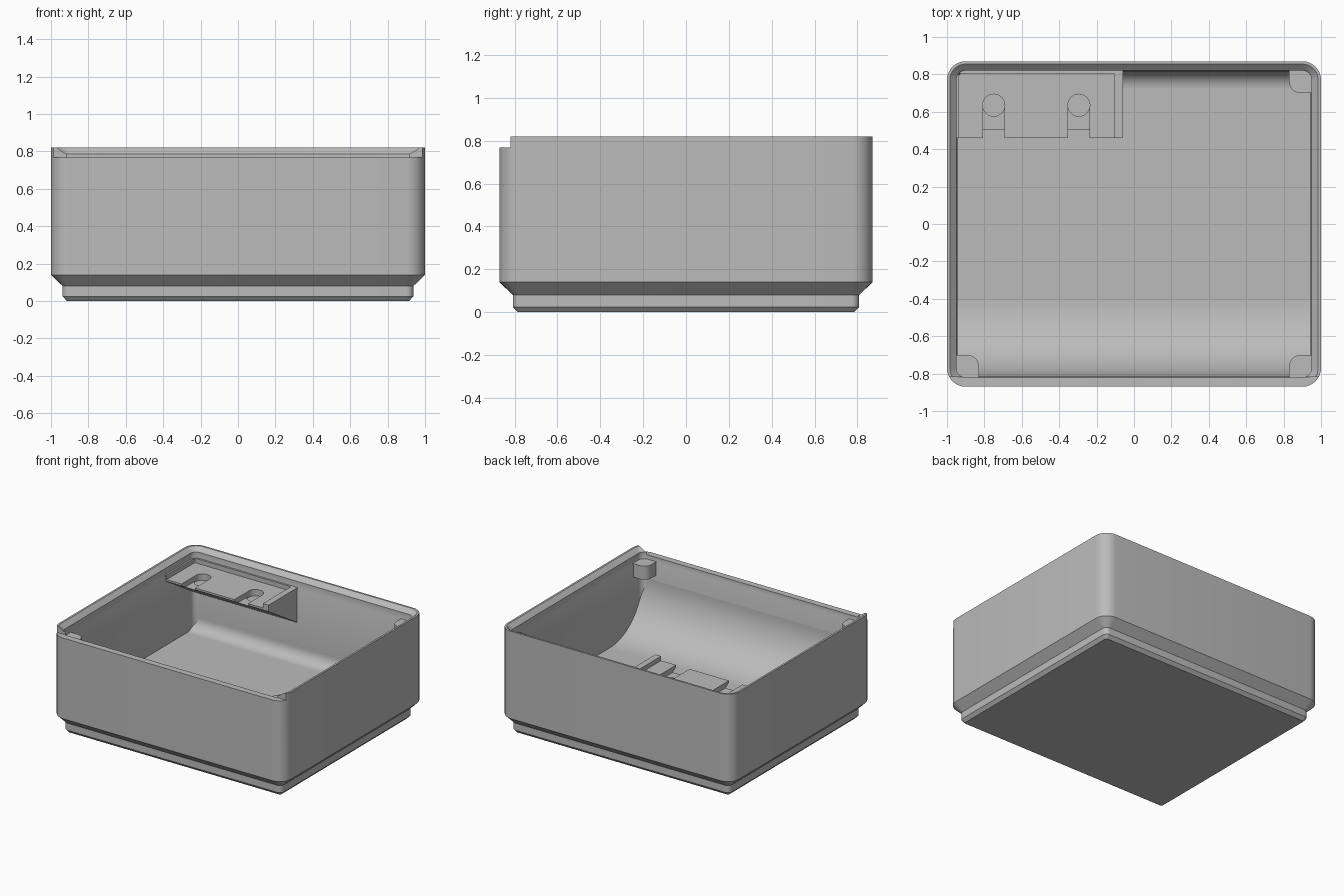
import bpy, bmesh, math

if "Cube" in bpy.data.objects:
    bpy.data.objects.remove(bpy.data.objects["Cube"])

HX, HY = 1.0, 0.87          # half footprint
grey = bpy.data.materials.new("plain_grey")
grey.diffuse_color = (0.5, 0.5, 0.5, 1)
grey.use_nodes = True
grey.node_tree.nodes["Principled BSDF"].inputs["Base Color"].default_value = grey.diffuse_color


def finish(bm, name):
    bmesh.ops.recalc_face_normals(bm, faces=bm.faces)
    me = bpy.data.meshes.new(name)
    bm.to_mesh(me)
    bm.free()
    me.materials.append(grey)
    ob = bpy.data.objects.new(name, me)
    bpy.context.collection.objects.link(ob)
    return ob


def prism(name, pts, axis, a, b):
    """Extrude a 2D outline along x (outline in y,z) or z (outline in x,y)."""
    put = (lambda p, t: (t, p[0], p[1])) if axis == "x" else (lambda p, t: (p[0], p[1], t))
    bm = bmesh.new()
    lo = [bm.verts.new(put(p, a)) for p in pts]
    hi = [bm.verts.new(put(p, b)) for p in pts]
    bm.faces.new(lo)
    bm.faces.new(hi)
    n = len(pts)
    for i in range(n):
        bm.faces.new((lo[i], lo[(i + 1) % n], hi[(i + 1) % n], hi[i]))
    return finish(bm, name)


def box(name, x0, x1, y0, y1, z0, z1):
    return prism(name, [(x0, y0), (x1, y0), (x1, y1), (x0, y1)], "z", z0, z1)


def arc(cx, cy, r, a0, a1, n):
    return [(cx + r * math.cos(math.radians(a0 + (a1 - a0) * i / n)),
             cy + r * math.sin(math.radians(a0 + (a1 - a0) * i / n))) for i in range(n + 1)]


def rounded_rect(inset):
    r = max(0.1 - inset, 0.015)
    x, y = HX - inset - r, HY - inset - r
    return (arc(x, y, r, 0, 90, 8) + arc(-x, y, r, 90, 180, 8)
            + arc(-x, -y, r, 180, 270, 8) + arc(x, -y, r, 270, 360, 8))


def cut(ob, cutter):
    mod = ob.modifiers.new("cut", "BOOLEAN")
    mod.operation, mod.solver, mod.object = "DIFFERENCE", "EXACT", cutter
    bpy.ops.object.select_all(action="DESELECT")
    bpy.context.view_layer.objects.active = ob
    ob.select_set(True)
    bpy.ops.object.modifier_apply(modifier=mod.name)
    bpy.data.objects.remove(cutter)


# bin body: stepped foot, straight walls, sloped rim, cavity
profile = [(0.085, 0), (0.062, 0.025), (0.062, 0.08), (0, 0.14), (0, 0.82),
           (0.015, 0.82), (0.05, 0.787), (0.05, 0.735), (0.056, 0.72), (0.056, 0.19)]
bm = bmesh.new()
rings = [[bm.verts.new((x, y, z)) for x, y in rounded_rect(i)] for i, z in profile]
for a, b in zip(rings, rings[1:]):
    n = len(a)
    for k in range(n):
        bm.faces.new((a[k], a[(k + 1) % n], b[(k + 1) % n], b[k]))
bm.faces.new(rings[0])
bm.faces.new(rings[-1])
body = finish(bm, "bin_body")

# lowered front edge
cut(body, box("front_cutter", -1.2, 1.2, -1.2, -0.818, 0.768, 1.0))

# curved scoop at the front and small fillet at the back of the floor
R, wall, floor = 0.4, 0.814, 0.19
prism("front_scoop", arc(-wall + R, floor + R, R, 180, 270, 24)
      + [(-wall + R, 0.17), (-wall - 0.02, 0.17), (-wall - 0.02, floor + R)], "x", -0.96, 0.96)
r = 0.09
prism("back_fillet", arc(wall - r, floor + r, r, 0, -90, 10)
      + [(wall - r, 0.17), (wall + 0.02, 0.17), (wall + 0.02, floor + r)], "x", -0.96, 0.96)

# label shelf: wedge on the back wall with recessed top
shelf = prism("label_shelf", [(0.46, 0.74), (0.83, 0.74), (0.83, 0.46), (0.46, 0.69)],
              "x", -0.96, -0.06)
cut(shelf, box("recess_cutter", -0.936, -0.108, 0.4, 0.805, 0.705, 0.9))
for cx in (-0.75, -0.295):
    cut(shelf, box("slot_cutter", cx - 0.058, cx + 0.058, 0.4, 0.635, 0.664, 0.9))
    cut(shelf, prism("hole_cutter", arc(cx, 0.635, 0.059, 0, 360 - 360 / 32, 31),
                     "z", 0.655, 0.9))

# corner pads under the rim
for name, sx, sy in (("front_left_pad", -1, -1), ("front_right_pad", 1, -1),
                     ("back_right_pad", 1, 1)):
    outline = [(0.96, 0.7), (0.96, 0.83), (0.83, 0.83)] + arc(0.89, 0.76, 0.06, 180, 270, 8)
    prism(name, [(sx * x, sy * y) for x, y in outline], "z", 0.63, 0.735)

# smooth shading with crisp edges
bpy.ops.object.select_all(action="SELECT")
bpy.context.view_layer.objects.active = body
bpy.ops.object.shade_smooth_by_angle(angle=math.radians(25))
